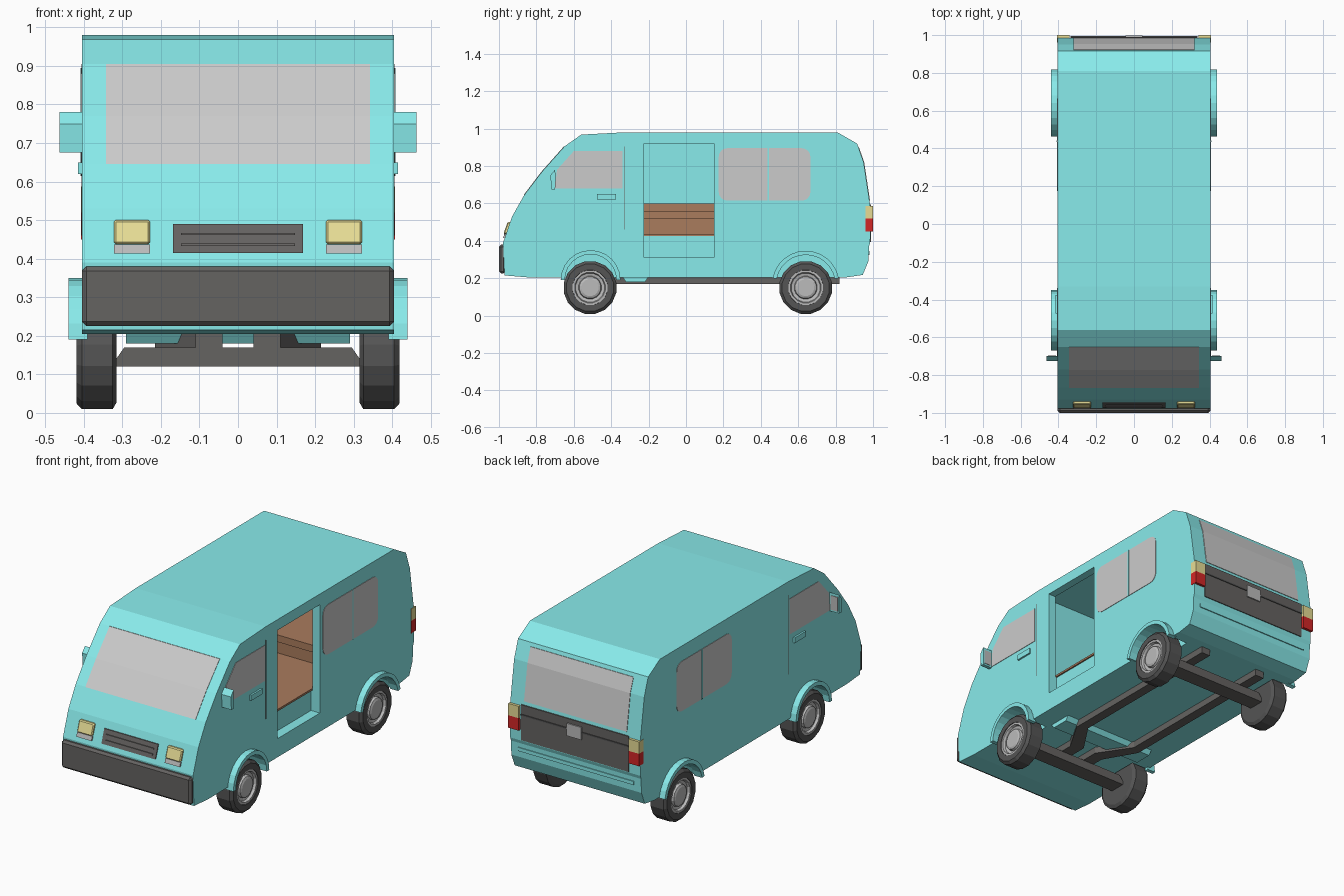
import bpy, bmesh
from math import sin, cos, pi, radians

if "Cube" in bpy.data.objects:
    bpy.data.objects.remove(bpy.data.objects["Cube"])


def material(name, rgb):
    m = bpy.data.materials.new(name)
    m.diffuse_color = (*rgb, 1)
    m.use_nodes = True
    m.node_tree.nodes["Principled BSDF"].inputs["Base Color"].default_value = m.diffuse_color
    return m


TEAL = material("teal_paint", (0.25, 0.83, 0.83))
DARK = material("dark_trim", (0.13, 0.125, 0.12))
RUBBER = material("rubber", (0.09, 0.09, 0.09))
GLASS = material("glass", (0.52, 0.52, 0.52))
METAL = material("light_metal", (0.5, 0.5, 0.5))
WOOD = material("wood", (0.4, 0.2, 0.11))
YELLOW = material("lamp_yellow", (0.8, 0.72, 0.3))
RED = material("lamp_red", (0.65, 0.02, 0.02))


def finish(name, bm, mat):
    bmesh.ops.recalc_face_normals(bm, faces=bm.faces)
    me = bpy.data.meshes.new(name)
    bm.to_mesh(me)
    bm.free()
    ob = bpy.data.objects.new(name, me)
    bpy.context.collection.objects.link(ob)
    if mat:
        me.materials.append(mat)
    return ob


def prism(name, pts, lo, hi, mat, axis="x"):
    """Extrude a 2D outline along an axis: x uses (y,z), y uses (x,z), z uses (x,y)."""
    place = {"x": lambda a, b, t: (t, a, b),
             "y": lambda a, b, t: (a, t, b),
             "z": lambda a, b, t: (a, b, t)}[axis]
    bm = bmesh.new()
    ends = [[bm.verts.new(place(a, b, t)) for a, b in pts] for t in (lo, hi)]
    for ring in ends:
        bm.faces.new(ring)
    n = len(pts)
    for i in range(n):
        j = (i + 1) % n
        bm.faces.new((ends[0][i], ends[0][j], ends[1][j], ends[1][i]))
    return finish(name, bm, mat)


def box(name, x0, x1, y0, y1, z0, z1, mat):
    return prism(name, [(y0, z0), (y1, z0), (y1, z1), (y0, z1)], x0, x1, mat)


def bevel(ob, w, seg=1):
    m = ob.modifiers.new("bevel", "BEVEL")
    m.width, m.segments = w, seg


def arc(cy, cz, r, a0, a1, n):
    return [(cy + r * cos(radians(a0 + (a1 - a0) * i / n)),
             cz + r * sin(radians(a0 + (a1 - a0) * i / n))) for i in range(n + 1)]


def rounded(y0, y1, z0, z1, r):
    return (arc(y1 - r, z1 - r, r, 0, 90, 4) + arc(y0 + r, z1 - r, r, 90, 180, 4)
            + arc(y0 + r, z0 + r, r, 180, 270, 4) + arc(y1 - r, z0 + r, r, 270, 360, 4))


def lathe(name, profile, y, z, s, mat, n=16):
    """Revolve (x, r) points about the axle line."""
    bm = bmesh.new()
    rings = [[bm.verts.new((s * x, y + r * cos(2 * pi * (i + .5) / n), z + r * sin(2 * pi * (i + .5) / n)))
              for i in range(n)] for x, r in profile]
    for a, b in zip(rings, rings[1:]):
        for i in range(n):
            bm.faces.new((a[i], a[(i + 1) % n], b[(i + 1) % n], b[i]))
    bm.faces.new(rings[0])
    bm.faces.new(rings[-1])
    return finish(name, bm, mat)


def sheet(name, line, push, x0, x1, mat):
    """Thin panel lying on the body outline, pushed outward in y."""
    outer = [(y + push, z) for y, z in line]
    inner = [(y - push, z) for y, z in line]
    return prism(name, outer + inner[::-1], x0, x1, mat)


# Body shell
W = 0.405
outline = [(-.97, .215), (-.85, .205), (.86, .205), (.945, .218), (.975, .29), (.978, .37),
           (.985, .39), (.986, .58), (.95, .82), (.915, .92), (.81, .98), (-.33, .98),
           (-.56, .968), (-.65, .905), (-.77, .77), (-.865, .645), (-.93, .53), (-.978, .39)]
body = prism("body", outline, -W, W, TEAL)


def cut(cutter):
    cutter.hide_render = True
    cutter.hide_viewport = False
    cutter.display_type = "WIRE"
    m = body.modifiers.new("cut", "BOOLEAN")
    m.object, m.operation, m.solver = cutter, "DIFFERENCE", "EXACT"


# Interior space and side door opening
cut(box("cabin_cutter", -.365, .36, -.30, .85, .43, .94, TEAL))
cut(box("door_cutter", .35, .5, -.225, .15, .31, .92, TEAL))

# Wooden floor and benches
box("cabin_floor", -.364, .358, -.299, .849, .425, .436, WOOD)
box("side_bench_base", -.364, -.12, -.299, .849, .43, .52, WOOD)
box("side_bench_seat", -.364, -.10, -.299, .849, .52, .56, WOOD)
box("side_bench_back", -.364, -.33, -.299, .849, .56, .60, WOOD)
box("rear_bench_base", -.12, .358, .40, .849, .43, .52, WOOD)
box("rear_bench_seat", -.10, .358, .36, .849, .52, .56, WOOD)

# Wheels, arches and wells
ARCHES = {"front": (-.51, .19, .16, 0), "rear": (.64, .167, .18, 11)}
for end, (cy, cz, r, a) in ARCHES.items():
    for s, side in ((1, "right"), (-1, "left")):
        lo, hi = sorted((s * .30, s * .5))
        cut(prism(f"{end}_{side}_well_cutter", arc(cy, cz, r - .02, 0, 360, 24)[:-1], lo, hi, TEAL))
        lip = arc(cy, cz, r, a, 180 - a, 12) + arc(cy, cz, r - .022, 180 - a, a, 12)
        lo, hi = sorted((s * .39, s * .44))
        prism(f"{end}_{side}_arch", lip, lo, hi, TEAL)
        y = -.513 if end == "front" else .64
        lathe(f"{end}_{side}_tyre", [(.315, .07), (.315, .125), (.325, .143), (.405, .143),
              (.419, .128), (.419, .095), (.395, .09)], y, .15, s, RUBBER)
        lathe(f"{end}_{side}_rim", [(.39, .095), (.416, .095), (.416, .083), (.402, .078),
              (.398, .062), (.412, .058), (.417, .046), (.417, .02)], y, .15, s, METAL)

# Chassis: axles, bent rails and floor plate
for end, y in (("front", -.513), ("rear", .64)):
    prism(f"{end}_axle", [(-.33, .12), (.33, .12), (.295, .17), (-.295, .17)], y - .045, y + .045, DARK, "y")
rail = [(.04, -.56), (.11, -.56), (.11, -.40), (.215, -.22), (.215, .82), (.16, .82), (.16, -.19), (.04, -.37)]
for s, side in ((1, "right"), (-1, "left")):
    prism(f"{side}_chassis_rail", [(s * x, y) for x, y in rail], .168, .207, DARK, "z")
prism("floor_plate", [(-.34, .207), (-.32, .18), (-.22, .18), (-.20, .207)], -.29, .29, TEAL)

# Windscreen, rear window
sheet("windscreen", [(-.865, .645), (-.77, .77), (-.65, .905)], -.003, -.343, .343, GLASS)
sheet("rear_window", [(.981, .615), (.95, .82), (.922, .90)], .003, -.32, .32, GLASS)

# Front bumper, grille and headlights
bevel(box("front_bumper", -W, W, -1, -.965, .225, .38, DARK), .012)


def nose(z):
    return -.978 + (z - .39) * .048 / .14


def on_nose(name, x0, x1, z0, z1, out, mat):
    return sheet(name, [(nose(z0), z0), (nose(z1), z1)], -out, x0, x1, mat)


on_nose("grille", -.168, .168, .415, .49, .006, DARK)
for z in (.433, .461):
    on_nose(f"grille_bar_{int(z * 1000)}", -.148, .148, z, z + .006, .011, DARK)
for s, side in ((1, "right"), (-1, "left")):
    a, b = sorted((s * .228, s * .322))
    bevel(on_nose(f"{side}_headlight", a, b, .438, .50, .014, YELLOW), .005)
    on_nose(f"{side}_indicator", a, b, .414, .437, .009, METAL)

# Rear panel, plate, lamps and lower ledge
box("rear_panel", -.335, .335, .97, .99, .395, .595, DARK)
box("rear_panel_trim", -.335, .335, .97, .994, .535, .543, RUBBER)
box("number_plate", -.045, .045, .97, .997, .50, .57, METAL)
box("rear_ledge", -.36, .36, .96, .982, .325, .345, TEAL)
for s, side in ((1, "right"), (-1, "left")):
    a, b = sorted((s * .342, s * .407))
    box(f"{side}_rear_indicator", a, b, .96, 1.0, .52, .587, YELLOW)
    box(f"{side}_tail_lamp", a, b, .96, 1.0, .45, .52, RED)

# Side windows, door seams, handles and mirrors
for s, side in ((1, "right"), (-1, "left")):
    a, b = sorted((s * .40, s * .4075))
    prism(f"{side}_cab_window", [(-.70, .68), (-.34, .68), (-.34, .88), (-.60, .88), (-.69, .78)], a, b, GLASS)
    prism(f"{side}_rear_side_window", rounded(.175, .665, .615, .895, .045), a, b, GLASS)
    c, d = sorted((s * .40, s * .409))
    box(f"{side}_window_divider", c, d, .435, .443, .615, .895, TEAL)
    box(f"{side}_door_seam", *sorted((s * .40, s * .406)), -.332, -.328, .46, .905, DARK)
    box(f"{side}_door_handle", *sorted((s * .40, s * .415)), -.475, -.375, .62, .65, TEAL)
    m = prism(f"{side}_mirror", [(-.70, .675), (-.70, .78), (-.725, .75), (-.72, .675)],
              *sorted((s * .40, s * .463)), TEAL)
    box(f"{side}_mirror_glass", *sorted((s * .412, s * .456)), -.702, -.697, .685, .765, METAL)
